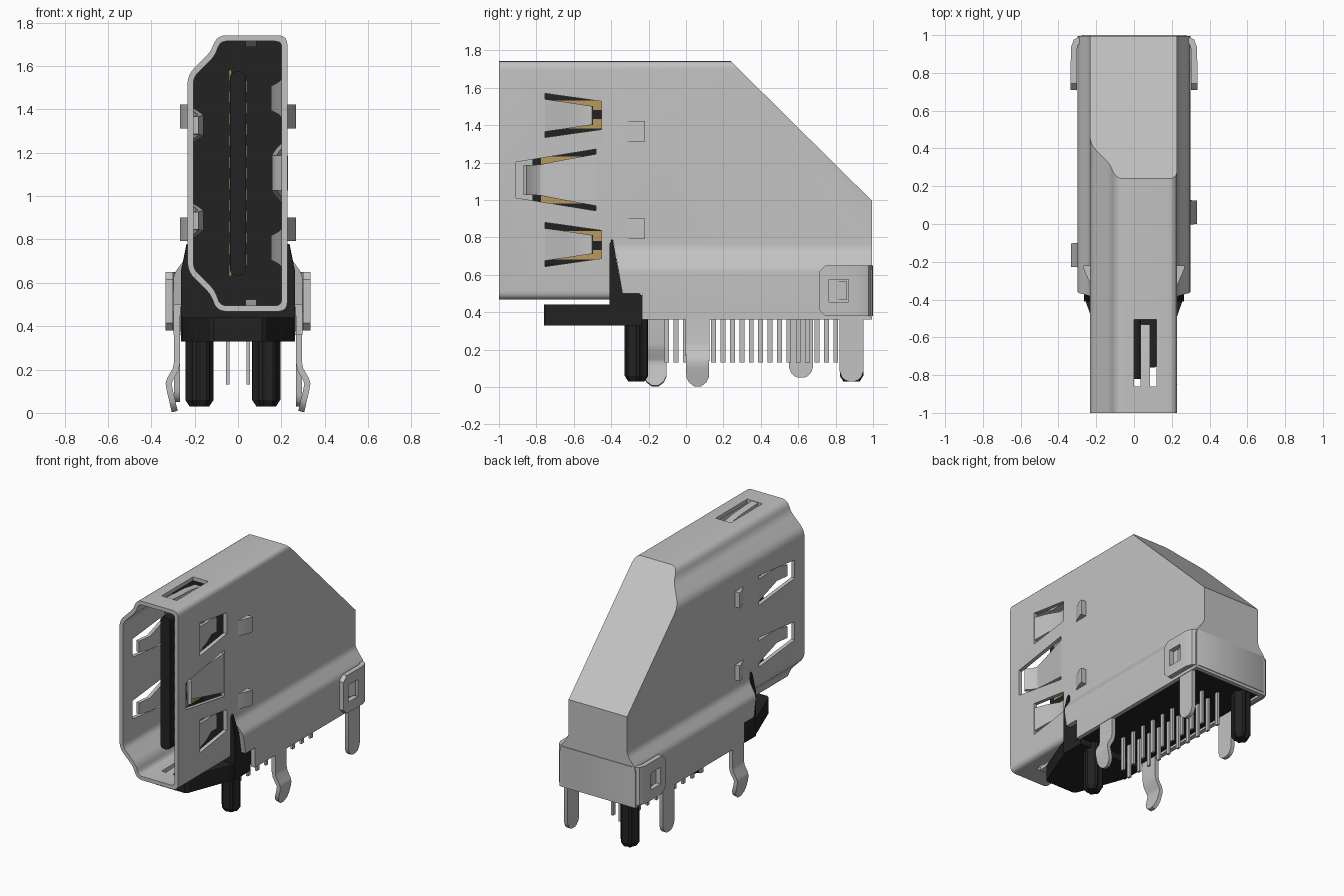
import bpy, bmesh, math
from mathutils import Vector

if "Cube" in bpy.data.objects:
    bpy.data.objects.remove(bpy.data.objects["Cube"])


def material(name, rgb):
    m = bpy.data.materials.new(name)
    m.diffuse_color = (*rgb, 1)
    m.use_nodes = True
    m.node_tree.nodes["Principled BSDF"].inputs["Base Color"].default_value = m.diffuse_color
    return m


METAL = material("brushed metal", (0.54, 0.54, 0.54))
BLACK = material("black plastic", (0.016, 0.016, 0.016))
GOLD = material("gold contact", (0.50, 0.32, 0.11))


def finish(name, bm, mat):
    bmesh.ops.recalc_face_normals(bm, faces=bm.faces[:])
    me = bpy.data.meshes.new(name)
    bm.to_mesh(me)
    bm.free()
    ob = bpy.data.objects.new(name, me)
    bpy.context.collection.objects.link(ob)
    if mat:
        me.materials.append(mat)
    return ob


def place(axis, u, v, w):
    return {'x': (w, u, v), 'y': (u, w, v), 'z': (u, v, w)}[axis]


def prism(name, pts, axis, a, b, mat=None):
    """Extrude a 2D outline along one axis from a to b."""
    bm = bmesh.new()
    lo = [bm.verts.new(place(axis, u, v, a)) for u, v in pts]
    hi = [bm.verts.new(place(axis, u, v, b)) for u, v in pts]
    bm.faces.new(lo)
    bm.faces.new(hi)
    for i in range(len(pts)):
        j = (i + 1) % len(pts)
        bm.faces.new((lo[i], lo[j], hi[j], hi[i]))
    return finish(name, bm, mat)


def box(name, x0, x1, y0, y1, z0, z1, mat=None):
    return prism(name, [(x0, y0), (x1, y0), (x1, y1), (x0, y1)], 'z', z0, z1, mat)


def rounded(corners, n=5):
    """Round each (u, v, radius) corner of an outline."""
    out = []
    for i, (u, v, r) in enumerate(corners):
        p = Vector((u, v))
        if r == 0:
            out.append((u, v))
            continue
        q0 = p + (Vector(corners[i - 1][:2]) - p).normalized() * r
        q1 = p + (Vector(corners[(i + 1) % len(corners)][:2]) - p).normalized() * r
        for k in range(n + 1):
            t = k / n
            out.append(tuple(q0 * (1 - t) ** 2 + p * 2 * t * (1 - t) + q1 * t * t))
    return out


def apply_mods(ob):
    bpy.context.view_layer.objects.active = ob
    for m in list(ob.modifiers):
        bpy.ops.object.modifier_apply(modifier=m.name)


def cut(ob, cutters):
    for c in cutters:
        m = ob.modifiers.new("cut", 'BOOLEAN')
        m.operation, m.solver, m.object = 'DIFFERENCE', 'EXACT', c
    apply_mods(ob)
    for c in cutters:
        bpy.data.objects.remove(c)


def strip(name, path, axis, thick, mat=METAL):
    """Bent sheet: path of (x, y, z, half width), widened along axis."""
    bm = bmesh.new()
    d = Vector(axis)
    rows = [(bm.verts.new(Vector(p[:3]) - d * p[3]), bm.verts.new(Vector(p[:3]) + d * p[3])) for p in path]
    for r, s in zip(rows, rows[1:]):
        bm.faces.new((r[0], r[1], s[1], s[0]))
    ob = finish(name, bm, mat)
    m = ob.modifiers.new("thickness", 'SOLIDIFY')
    m.thickness, m.offset = thick, 0
    apply_mods(ob)
    return ob


# Shell outlines seen from the front
top = [(-0.233, 1.56, .045), (-0.125, 1.668, .03), (-0.098, 1.742, .045), (0.228, 1.742, .045)]
outer = rounded(top + [(0.228, 0.468, .045), (-0.098, 0.468, .045), (-0.125, 0.545, .03), (-0.233, 0.652, .045)])
inner = rounded([(-0.206, 1.548, .03), (-0.106, 1.648, .03), (-0.082, 1.715, .03), (0.201, 1.715, .03),
                 (0.201, 0.495, .03), (-0.082, 0.495, .03), (-0.106, 0.565, .03), (-0.206, 0.665, .03)])
skirt = rounded(top + [(0.228, 0.735, .03), (0.298, 0.64, .03), (0.298, 0.36, 0),
                       (-0.298, 0.36, 0), (-0.298, 0.64, .03), (-0.233, 0.725, .03)])

# Front tube with spring windows
MID = 1.107
tube = prism("front_shell", outer, 'y', -1, -0.4, METAL)
cuts = [prism("cutter", inner, 'y', -1.1, -0.3)]


def window(zc, y0, h0, y1, h1, side):
    return prism("cutter", [(y0, zc - h0), (y1, zc - h1), (y1, zc + h1), (y0, zc + h0)],
                 'x', side * 0.19, side * 0.25)


for s in (-1, 1):
    zr, zl = MID + s * 0.345, MID + s * 0.22
    cuts.append(window(zr, -0.755, 0.118, -0.452, 0.075, 1))
    cuts.append(window(zl, -0.89, 0.065, -0.49, 0.105, -1))
    strip("side_spring", [(0.214, -0.765, zr, .088), (0.195, -0.65, zr, .072), (0.165, -0.55, zr, .057),
                          (0.175, -0.50, zr, .05)], (0, 0, 1), 0.024)
    strip("left_spring", [(-0.219, -0.48, zl, .08), (-0.195, -0.62, zl, .065), (-0.172, -0.76, zl, .048),
                          (-0.195, -0.85, zl, .04)], (0, 0, 1), 0.024)
    # top and bottom slots with their tabs
    z = 1.728 if s > 0 else 0.482
    cuts.append(box("cutter", 0.0, 0.12, -0.86, -0.505, z - .03, z + .03))
    strip("end_spring", [(0.06, -0.87, z, .026), (0.06, -0.65, z - s * .012, .026),
                         (0.06, -0.535, z - s * .03, .026)], (1, 0, 0), 0.022)
cuts.append(window(MID, -0.91, 0.095, -0.48, 0.165, 1))
strip("middle_spring", [(0.214, -0.47, MID, .14), (0.185, -0.65, MID, .108), (0.168, -0.78, MID, .083),
                        (0.185, -0.82, MID, .08), (0.222, -0.86, MID, .08)], (0, 0, 1), 0.024)
cut(tube, cuts)

# Rear cover: sloped back, flared skirt, open underneath
rear = prism("rear_cover", skirt, 'y', -0.4, 0.995, METAL)
cut(rear, [
    prism("cutter", [(0.18, 1.801), (1.1, 0.891), (1.2, 1.95), (0.18, 1.95)], 'x', -1, 1),
    prism("cutter", [(-0.5, 0.785), (-0.39, 0.785), (-0.34, 0.5), (-0.235, 0.5), (-0.235, 0.2), (-0.5, 0.2)],
          'x', -1, 1),
    box("cutter", -0.268, 0.268, -0.5, 0.965, 0.2, 0.45)])

# Raised ears on both sides
for s in (-1, 1):
    for z in (MID - 0.26, MID + 0.26):
        prism("side_ear", [(s * .222, -.34), (s * .268, -.235), (s * .268, -.22), (s * .222, -.22)],
              'z', z - .055, z + .055, METAL)

# Wrap strap round the back, with a square latch hole on each side
half = [(0.318, 0.71, .10), (0.318, 0.745, .135), (0.318, 0.93, .135), (0.306, 0.965, .135), (0.27, 0.983, .135)]
path = [(x, y, 0.515, w) for x, y, w in half]
path += [(-x, y, z, w) for x, y, z, w in reversed(path)]
strap = strip("back_strap", path, (0, 0, 1), 0.034)
cut(strap, [box("cutter", -0.5, 0.5, 0.765, 0.87, 0.455, 0.575)])
for s in (-1, 1):
    prism("strap_latch", [(s * .29, .78), (s * .325, .86), (s * .29, .86)], 'z', .465, .565, METAL)

# Solder legs: straight ones at the back, kinked ones at the front
def leg(name, side, y, profile):
    strip(name, [(side * x, y, z, w) for x, z, w in profile], (0, 1, 0), 0.028)


def straight(bottom):
    return [(.281, .45, .064), (.281, bottom + .055, .064), (.281, bottom + .025, .053),
            (.281, bottom + .008, .036), (.281, bottom, .015)]


kinked = [(.281, .45, .064), (.281, .235, .064), (.288, .2, .064), (.314, .155, .063), (.32, .135, .062),
          (.315, .105, .062), (.303, .055, .06), (.297, .027, .046), (.292, .006, .018)]
leg("right_back_leg", 1, 0.885, straight(0.03))
leg("left_back_leg", -1, 0.615, straight(0.05))
leg("right_front_leg", 1, 0.062, kinked)
leg("left_front_leg", -1, -0.165, kinked)

# Black plastic housing
prism("cavity_wall", inner, 'y', -0.45, -0.39, BLACK)
box("housing_base", -0.266, 0.266, -0.3, 0.963, 0.375, 0.49, BLACK)
prism("housing_lip", [(-.262, -.3), (-.262, -.39), (-.235, -.47), (-.13, -.745), (-.11, -.76),
                      (.11, -.76), (.13, -.745), (.235, -.47), (.262, -.39), (.262, -.3)],
      'z', 0.33, 0.44, BLACK)
fin = prism("housing_fin", [(-.41, .33), (-.41, .65), (-.41, .765), (-.40, .78), (-.39, .78), (-.367, .65),
                            (-.34, .505), (-.325, .5), (-.25, .5), (-.235, .49), (-.235, .33)],
            'x', -0.264, 0.264, BLACK)
for v in fin.data.vertices:
    if v.co.z > 0.7:
        v.co.x *= 0.9

# Fluted locating pegs
for px, py in ((0.13, -0.265), (-0.178, 0.885)):
    def star(k):
        return [(px + k * (.065 if i % 4 < 2 else .054) * math.cos(i * math.pi / 12),
                 py + k * (.065 if i % 4 < 2 else .054) * math.sin(i * math.pi / 12)) for i in range(24)]
    peg = prism("locating_peg", star(1), 'z', 0.06, 0.42, BLACK)
    tip = prism("peg_tip", star(1), 'z', 0.03, 0.06, BLACK)
    for v in tip.data.vertices:
        if v.co.z < 0.05:
            v.co.x = px + (v.co.x - px) * 0.7
            v.co.y = py + (v.co.y - py) * 0.7

# Contact tongue and its gold contacts, and the solder pins below
prism("contact_tongue", rounded([(-.037, .635, .03), (.037, .635, .03), (.037, 1.575, .03), (-.037, 1.575, .03)]),
      'y', -0.82, -0.42, BLACK)
for i in range(19):
    s = 1 if i % 2 else -1
    z = MID + (i - 9) * 0.05
    box("contact", s * .03, s * .041, -0.775, -0.44, z - .026, z + .026, GOLD)
    y = -0.103 + i * 0.0502
    box("solder_pin", s * .047 - .008, s * .047 + .008, y - .013, y + .013, 0.13, 0.4, METAL)

# Smooth shading with sharp edges kept
for ob in bpy.context.scene.objects:
    ob.select_set(True)
bpy.context.view_layer.objects.active = tube
bpy.ops.object.shade_smooth_by_angle(angle=math.radians(30))
